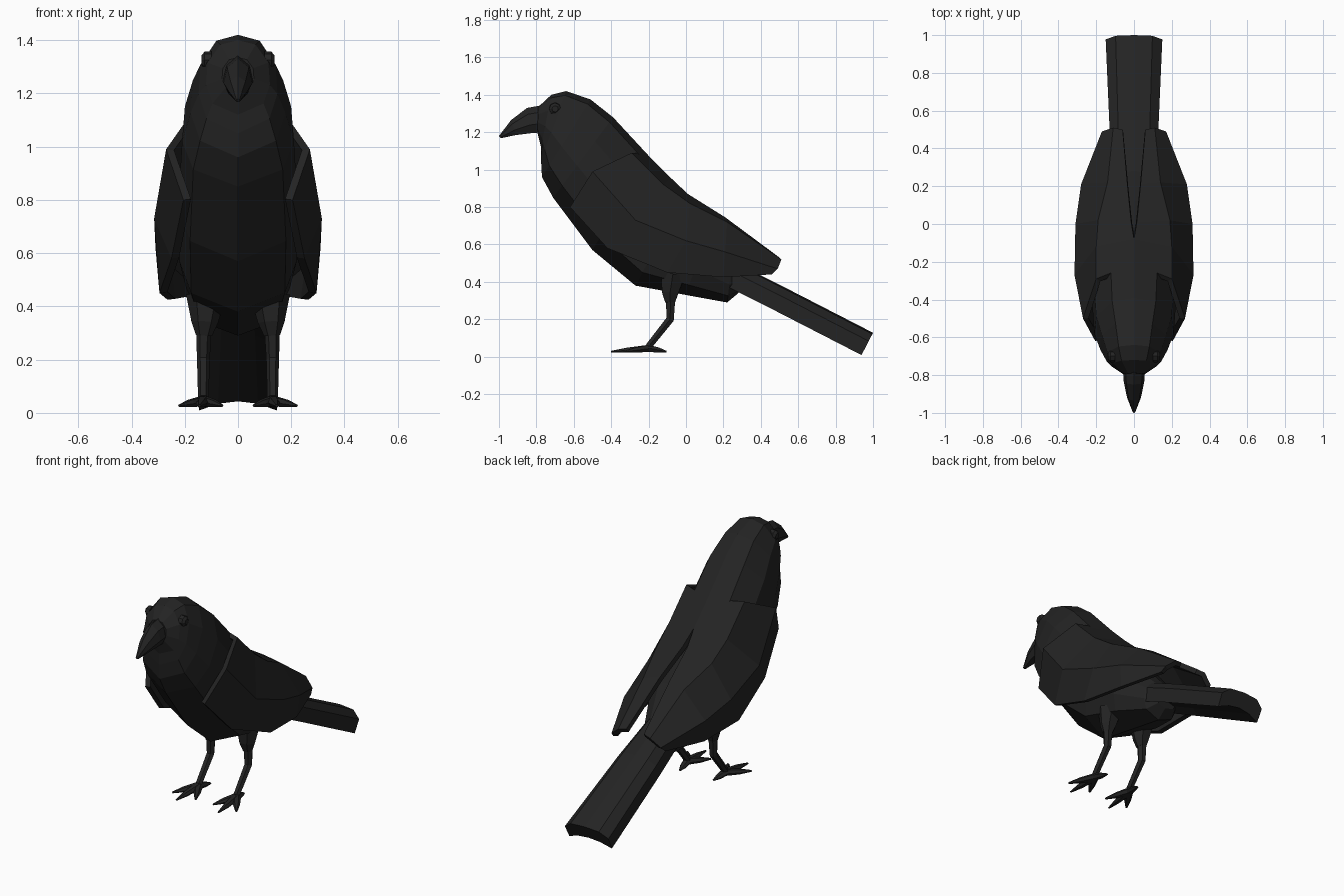
import bpy, bmesh
from math import sin, cos, pi
from mathutils import Vector

if "Cube" in bpy.data.objects:
    bpy.data.objects.remove(bpy.data.objects["Cube"])

black = bpy.data.materials.new("feather black")
black.diffuse_color = (0.017, 0.017, 0.017, 1)
black.use_nodes = True
black.node_tree.nodes["Principled BSDF"].inputs["Base Color"].default_value = black.diffuse_color


def make(name, verts, faces, mirror=False, closed=True):
    bm = bmesh.new()
    vs = [bm.verts.new(v) for v in verts]
    for f in faces:
        bm.faces.new([vs[i] for i in f])
    if closed:
        bmesh.ops.recalc_face_normals(bm, faces=bm.faces)
    me = bpy.data.meshes.new(name)
    bm.to_mesh(me)
    bm.free()
    me.materials.append(black)
    ob = bpy.data.objects.new(name, me)
    bpy.context.collection.objects.link(ob)
    if mirror:
        ob.modifiers.new("mirror", 'MIRROR').use_mirror_merge = False
    return ob


def loft(name, rings, mirror=False):
    """Skin a list of equal closed rings and cap both ends."""
    n, m = len(rings[0]), len(rings)
    verts = [p for r in rings for p in r]
    faces = [(i * n + j, i * n + (j + 1) % n, (i + 1) * n + (j + 1) % n, (i + 1) * n + j)
             for i in range(m - 1) for j in range(n)]
    faces += [tuple(range(n)), tuple(range((m - 1) * n, m * n))]
    return make(name, verts, faces, mirror)


def section(top, bottom, w, half):
    """Symmetric ring between a top and a bottom (y, z) point."""
    t, b = Vector((0, *top)), Vector((0, *bottom))
    mid, up = (t + b) / 2, (t - b) / 2
    full = half + [(-x, s) for x, s in reversed(half[1:-1])]
    return [mid + up * s + Vector((x * w, 0, 0)) for x, s in full]


def tube(name, pts, radii, sides=6, flat=1.0):
    """Tapered limb through points, mirrored to both sides."""
    pts = [Vector(p) for p in pts]
    rings = []
    for i, p in enumerate(pts):
        d = (pts[min(i + 1, len(pts) - 1)] - pts[max(i - 1, 0)]).normalized()
        ref = Vector((0, 0, 1)) if abs(d.z) < 0.7 else Vector((0, 1, 0))
        u = d.cross(ref).normalized()
        v = u.cross(d)
        rings.append([p + radii[i] * (u * cos(a) + v * sin(a) * flat)
                      for a in [2 * pi * k / sides for k in range(sides)]])
    return loft(name, rings, True)


# Body with head, a flattened breast and a centre ridge
half = [(0, 1), (.55, .88), (.95, .4), (1, -.2), (.8, -.7), (0, -1)]
body = [((-.79, 1.335), (-.795, 1.2), .06),
        ((-.72, 1.40), (-.775, 1.12), .12),
        ((-.64, 1.42), (-.775, 1.05), .148),
        ((-.51, 1.375), (-.77, .96), .178),
        ((-.39, 1.28), (-.71, .85), .21),
        ((-.20, 1.075), (-.50, .57), .225),
        ((-.02, .85), (-.27, .38), .22),
        ((.12, .68), (0, .33), .195),
        ((.25, .53), (.22, .29), .12),
        ((.33, .44), (.28, .34), .07)]
loft("body", [section(*r, half) for r in body])

# Hooked beak
beak_half = [(0, 1), (.75, .5), (1, -.35), (.6, -1), (0, -1.0)]
beak = [((-.74, 1.35), (-.76, 1.2), .06),
        ((-.85, 1.33), (-.83, 1.195), .054),
        ((-.935, 1.265), (-.91, 1.185), .037),
        ((-1.0, 1.18), (-.99, 1.168), .008)]
loft("beak", [section(*r, beak_half) for r in beak])

# Eyes
tube("eyes", [(.10, -.70, 1.325), (.125, -.70, 1.325), (.138, -.70, 1.325)],
     [.034, .032, .017], 8)

# Folded wings: four points from back to lower edge at each station
wing = [[(.0, -.21, 1.085), (.2, -.29, 1.09), (.27, -.5, .99), (.205, -.62, .80)],
        [(.0, -.08, .955), (.2, -.12, .92), (.315, -.27, .73), (.25, -.42, .58)],
        [(.015, .01, .87), (.19, .02, .82), (.31, .0, .62), (.295, -.10, .45)],
        [(.035, .21, .745), (.14, .22, .72), (.28, .21, .56), (.265, .2, .425)],
        [(.06, .50, .53), (.11, .51, .52), (.17, .49, .47), (.18, .46, .44)]]
faces = [(i * 4 + j, i * 4 + j + 1, i * 4 + j + 5, i * 4 + j + 4)
         for i in range(4) for j in range(3)]
w = make("wings", [p for s in wing for p in s], faces, closed=False)
sol = w.modifiers.new("thickness", 'SOLIDIFY')
sol.thickness, sol.offset = .03, -1
w.modifiers.new("mirror", 'MIRROR').use_mirror_merge = False

# Arched tail, dropping backwards
n = Vector((0, .46, .89))
tail_half = [(0, 0), (.65, -.008), (1, -.05), (.98, -.134), (.5, -.105), (0, -.095)]
tail_full = tail_half + [(-x, h) for x, h in reversed(tail_half[1:-1])]
loft("tail", [[Vector((x * wd, y, z)) + n * h for x, h in tail_full]
              for y, z, wd in [(.15, .56, .10), (.5, .385, .128), (1.0, .128, .15)]])

# Legs: feathered thigh, then shin bent forward
tube("thighs", [(.12, -.07, .44), (.125, -.085, .34), (.128, -.085, .29)],
     [.075, .05, .03])
tube("shins", [(.128, -.082, .33), (.13, -.085, .2), (.13, -.2, .055)],
     [.03, .024, .02])

# Feet: three front toes and one back toe
for name, x, y in [("middle_toes", .145, -.40), ("outer_toes", .22, -.33),
                   ("inner_toes", .06, -.33), ("back_toes", .115, -.105)]:
    a, b = Vector((.13, -.2, .045)), Vector((x, y, .027))
    tube(name, [a, a.lerp(b, .55), b], [.026, .02, .006], 6, .8)
